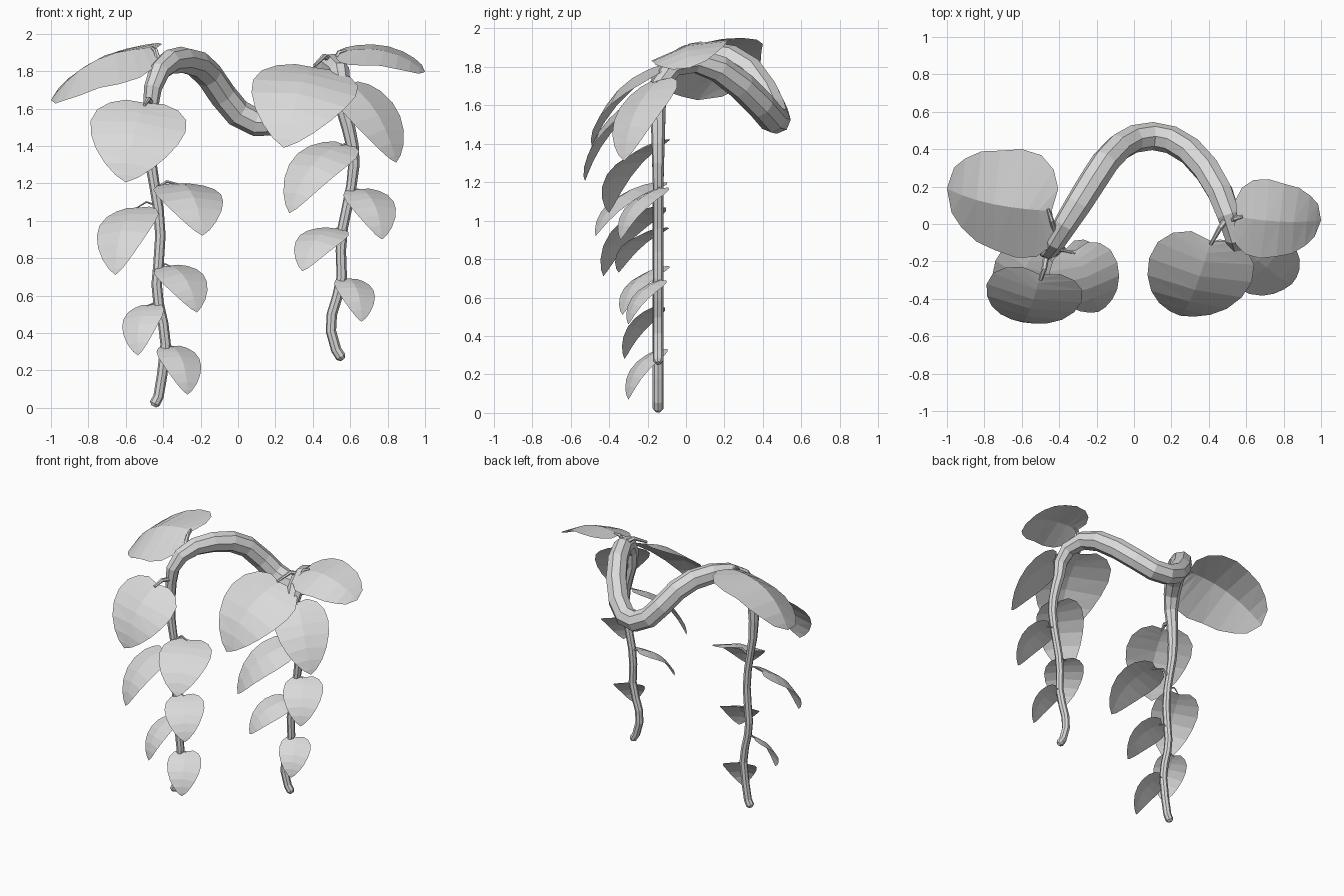
import bpy
from mathutils import Vector

grey = bpy.data.materials.new("pale_grey")
grey.diffuse_color = (0.7, 0.7, 0.7, 1)


def tube(name, points, radii, sides_level):
    """Faceted tube swept along a path with a radius at each point."""
    cu = bpy.data.curves.new(name, 'CURVE')
    cu.dimensions = '3D'
    cu.twist_mode = 'MINIMUM'
    cu.bevel_depth = 1.0
    cu.bevel_resolution = sides_level
    cu.use_fill_caps = True
    sp = cu.splines.new('POLY')
    sp.points.add(len(points) - 1)
    for p, co, r in zip(sp.points, points, radii):
        p.co = (*co, 1)
        p.radius = r
    sp.use_smooth = False
    ob = bpy.data.objects.new(name, cu)
    bpy.context.collection.objects.link(ob)
    bpy.ops.object.select_all(action='DESELECT')
    ob.select_set(True)
    bpy.context.view_layer.objects.active = ob
    bpy.ops.object.convert(target='MESH')
    me = bpy.context.object.data
    me.materials.clear()
    me.materials.append(grey)
    for f in me.polygons:
        f.use_smooth = False


# Heart outline: (position along the midrib, half width share)
OUTLINE = [(-0.03, 0.2), (0.03, 0.36), (0.15, 0.47), (0.32, 0.5), (0.5, 0.46),
           (0.68, 0.37), (0.83, 0.25), (0.94, 0.12)]
MID = [0.05, 0.1, 0.18, 0.32, 0.48, 0.65, 0.81, 0.93]


def leaf(name, base, tip, width, normal, arch=0.17, fold=0.08, blunt=0.0):
    """Thin heart-shaped leaf, arched along the midrib and folded across it."""
    base, tip = Vector(base), Vector(tip)
    axis = tip - base
    length = axis.length
    n = Vector(normal)
    n = (n - axis * (n.dot(axis) / axis.length_squared)).normalized()
    side = n.cross(axis).normalized()

    def at(t, w):
        h = arch * length * 4 * t * (1 - t) - fold * width * 4 * w * w
        return base + axis * t + side * (w * width) + n * h

    verts = [at(0, 0), at(1, 0)]
    for m, (t, w) in zip(MID, OUTLINE):
        if t > 0.6:
            w += blunt * t * t
        verts += [at(t, -w), at(m, 0), at(t, w)]
    faces = [(0, 3, 2), (0, 4, 3)]
    for i in range(len(MID) - 1):
        a = 2 + 3 * i
        for l, r in ((a, a + 1), (a + 1, a + 2)):
            faces += [(l, r, r + 3), (l, r + 3, l + 3)]
    e = len(verts) - 3
    faces += [(e, e + 1, 1), (e + 1, e + 2, 1)]
    me = bpy.data.meshes.new(name)
    me.from_pydata(verts, [], faces)
    me.materials.append(grey)
    bpy.context.collection.objects.link(bpy.data.objects.new(name, me))


# Vine: left hanging strand, arch sweeping backwards, right hanging strand
left = [(-.445, .022), (-.425, .06), (-.405, .18), (-.387, .34), (-.40, .45),
        (-.425, .56), (-.435, .66), (-.425, .77), (-.415, .92), (-.425, 1.06),
        (-.445, 1.18), (-.468, 1.32), (-.475, 1.45), (-.468, 1.6)]
arch = [(-.455, -.14, 1.71), (-.42, -.09, 1.80), (-.365, 0, 1.85), (-.295, .11, 1.86),
        (-.22, .23, 1.84), (-.155, .33, 1.78), (-.08, .41, 1.67), (0, .455, 1.575),
        (.1, .47, 1.525), (.2, .45, 1.53), (.3, .39, 1.60), (.39, .29, 1.70),
        (.46, .17, 1.79), (.505, .05, 1.83), (.54, -.07, 1.80), (.555, -.135, 1.71)]
right = [(.562, 1.6), (.59, 1.5), (.612, 1.4), (.62, 1.3), (.607, 1.19), (.585, 1.08),
         (.56, .96), (.55, .84), (.555, .7), (.53, .59), (.502, .5), (.497, .41),
         (.525, .31), (.55, .272)]


def strand_radius(z):
    return 0.028 + 0.012 * min(1, max(0, (z - 1.2) / 0.4))


last = len(arch) - 1
path = [(x, -.145, z) for x, z in left] + arch + [(x, -.145, z) for x, z in right]
radii = ([strand_radius(z) for x, z in left]
         + [0.048 + 0.027 * min(1, 5.6 * i * (last - i) / last ** 2) for i in range(last + 1)]
         + [strand_radius(z) for x, z in right])
# Rounded ends
path = [(-.452, -.145, .008)] + path + [(.562, -.145, .258)]
radii = [.014] + radii + [.014]
tube("vine", path, radii, 2)

# Leaves: name, base, tip, width, facing direction
L, R = (-.38, -.7, .6), (.35, -.72, .6)
leaves = [
    ("left_front_leaf", (-.50, -.27, 1.63), (-.60, -.525, 1.205), .52, (-.1, -.85, .5), .14),
    ("right_front_leaf", (.41, -.09, 1.82), (.245, -.49, 1.39), .57, (-.05, -.7, .7), .16),
    ("left_crown_leaf", (-.44, .07, 1.92), (-1.0, .19, 1.645), .61, (-.4, -.27, .9), .14, .14, .1),
    ("right_crown_leaf", (.55, .04, 1.90), (1.0, .02, 1.795), .44, (.25, -.28, .95), .14, .08, .1),
    ("right_leaf_1", (.60, -.14, 1.73), (.845, -.32, 1.31), .38, (.5, -.62, .6), .12),
    ("right_leaf_2", (.56, -.15, 1.41), (.275, -.4, 1.04), .34, L),
    ("right_leaf_3", (.66, -.13, 1.17), (.77, -.34, .90), .28, R),
    ("right_leaf_4", (.51, -.14, .96), (.345, -.35, .73), .28, L),
    ("right_leaf_5", (.595, -.13, .69), (.66, -.30, .46), .22, R),
    ("left_leaf_1", (-.31, -.14, 1.20), (-.19, -.47, .92), .37, (.25, -.7, .65)),
    ("left_leaf_2", (-.54, -.15, 1.07), (-.655, -.43, .71), .33, L),
    ("left_leaf_3", (-.36, -.13, .76), (-.22, -.33, .51), .28, R),
    ("left_leaf_4", (-.48, -.14, .55), (-.535, -.32, .28), .23, L),
    ("left_leaf_5", (-.35, -.13, .33), (-.27, -.30, .07), .24, R),
]
for item in leaves:
    leaf(*item)

# Short stalks joining the leaves to the vine
stalks = [
    ("left_crown_stalk", (-.42, -.05, 1.84), (-.44, .02, 1.91), (-.46, .08, 1.925), .016),
    ("left_front_stalk", (-.465, -.15, 1.63), (-.48, -.24, 1.65), (-.50, -.30, 1.62), .018),
    ("right_front_stalk", (.51, .05, 1.85), (.46, -.02, 1.88), (.41, -.11, 1.83), .018),
    ("right_crown_stalk", (.52, .02, 1.85), (.54, .03, 1.90), (.58, .04, 1.91), .016),
    ("right_stalk_1", (.56, -.145, 1.66), (.58, -.15, 1.72), (.61, -.15, 1.72), .012),
    ("right_stalk_2", (.61, -.145, 1.39), (.59, -.15, 1.42), (.55, -.17, 1.40), .01),
    ("right_stalk_3", (.60, -.145, 1.14), (.63, -.14, 1.17), (.67, -.14, 1.16), .008),
    ("right_stalk_4", (.555, -.145, .93), (.535, -.14, .96), (.50, -.15, .95), .008),
    ("left_stalk_1", (-.44, -.145, 1.17), (-.38, -.14, 1.21), (-.30, -.16, 1.19), .01),
    ("left_stalk_2", (-.43, -.145, 1.08), (-.49, -.145, 1.10), (-.54, -.16, 1.07), .007),
    ("left_stalk_3", (-.42, -.145, .74), (-.39, -.14, .77), (-.35, -.14, .75), .007),
    ("left_stalk_4", (-.42, -.145, .54), (-.45, -.14, .56), (-.485, -.15, .545), .007),
    ("left_stalk_5", (-.39, -.145, .31), (-.37, -.14, .335), (-.345, -.14, .325), .007),
]
for name, a, b, c, r in stalks:
    tube(name, [a, b, c], [r, r * .8, r * .5], 1)
